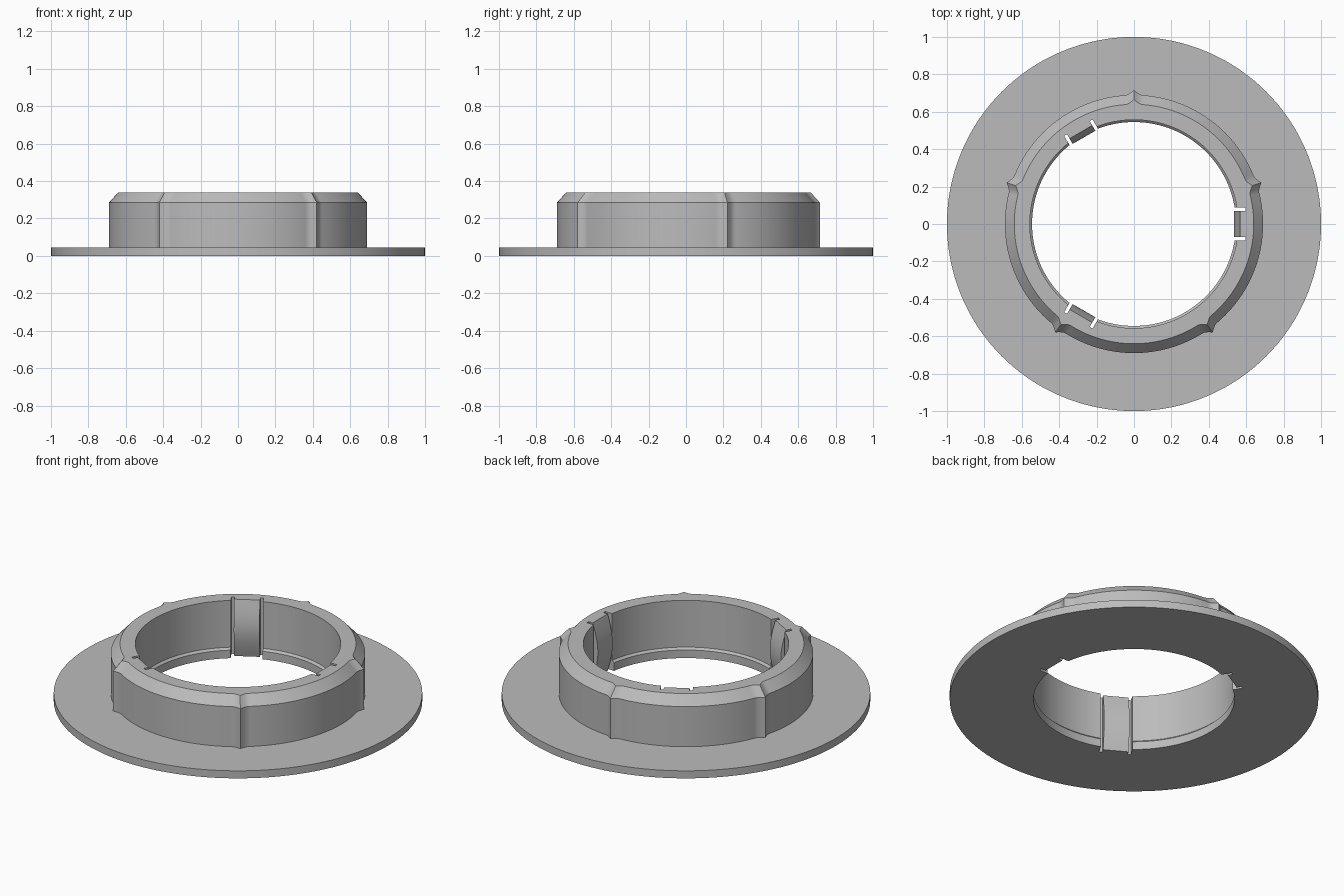
import bpy, bmesh, math
from mathutils import Matrix

old = bpy.data.objects.get("Cube")
if old:
    bpy.data.objects.remove(old, do_unlink=True)

grey = bpy.data.materials.new("light_grey")
grey.use_nodes = True
COLOUR = (0.5, 0.5, 0.5, 1)
grey.diffuse_color = COLOUR
grey.node_tree.nodes["Principled BSDF"].inputs["Base Color"].default_value = COLOUR


def add_object(name, bm):
    bmesh.ops.recalc_face_normals(bm, faces=bm.faces)
    mesh = bpy.data.meshes.new(name)
    bm.to_mesh(mesh)
    bm.free()
    mesh.materials.append(grey)
    obj = bpy.data.objects.new(name, mesh)
    bpy.context.collection.objects.link(obj)
    return obj


def activate(obj):
    bpy.ops.object.select_all(action="DESELECT")
    obj.select_set(True)
    bpy.context.view_layer.objects.active = obj


def smooth(obj):
    activate(obj)
    bpy.ops.object.shade_smooth_by_angle(angle=math.radians(25))


RIDGES = [math.radians(18 + 72 * k) for k in range(5)]
CLIPS = [math.radians(120 * k) for k in range(3)]
RIDGE_HALF = 0.065


def ridge_height(a):
    # Pointed rib with concave flanks
    d = min(abs(math.remainder(a - r, math.tau)) for r in RIDGES)
    return 0.026 * max(0, 1 - d / RIDGE_HALF) ** 1.5


# Flange and collar: one lathed profile (radius, height, follows ridges)
profile = [(0.545, 0, 0), (1, 0, 0), (1, 0.045, 0), (0.69, 0.045, 1),
           (0.69, 0.285, 1), (0.64, 0.34, 1), (0.557, 0.34, 0),
           (0.557, 0.06, 0), (0.545, 0.048, 0)]
bm = bmesh.new()
SEGMENTS = 360
rings = []
for i in range(SEGMENTS):
    a = math.tau * i / SEGMENTS
    bump = ridge_height(a)
    rings.append([bm.verts.new(((r + k * bump) * math.cos(a),
                                (r + k * bump) * math.sin(a), z))
                  for r, z, k in profile])
for i in range(SEGMENTS):
    a, b = rings[i], rings[(i + 1) % SEGMENTS]
    for j in range(len(profile)):
        n = (j + 1) % len(profile)
        bm.faces.new((a[j], b[j], b[n], a[n]))
collar = add_object("flanged_collar", bm)

# Pockets that leave the slots beside each clip
bm = bmesh.new()
for a in CLIPS:
    bmesh.ops.create_cube(bm, size=1, matrix=Matrix.Rotation(a, 4, "Z")
                          @ Matrix.Translation((0.545, 0, 0.2))
                          @ Matrix.Diagonal((0.1, 0.175, 1, 1)))
cutter = add_object("clip_pocket_cutter", bm)
cutter.hide_render = True
cut = collar.modifiers.new("pockets", "BOOLEAN")
cut.operation = "DIFFERENCE"
cut.solver = "EXACT"
cut.object = cutter
activate(collar)
bpy.ops.object.modifier_apply(modifier=cut.name)
bpy.data.objects.remove(cutter, do_unlink=True)
smooth(collar)

# Clips: upright tabs whose inner face bulges towards the centre
STEPS = 16
face = [(0.568 - 0.033 * math.sin(math.pi * t / STEPS), 0.34 * t / STEPS)
        for t in range(STEPS + 1)]
outline = [(0.6, 0)] + face + [(0.6, 0.34)]
for n, a in enumerate(CLIPS):
    bm = bmesh.new()
    side = bm.faces.new([bm.verts.new((r, -0.07, z)) for r, z in outline])
    grown = bmesh.ops.extrude_face_region(bm, geom=[side], use_keep_orig=True)
    moved = [v for v in grown["geom"] if isinstance(v, bmesh.types.BMVert)]
    bmesh.ops.translate(bm, verts=moved, vec=(0, 0.14, 0))
    bm.transform(Matrix.Rotation(a, 4, "Z"))
    smooth(add_object(f"spring_clip_{n + 1}", bm))
